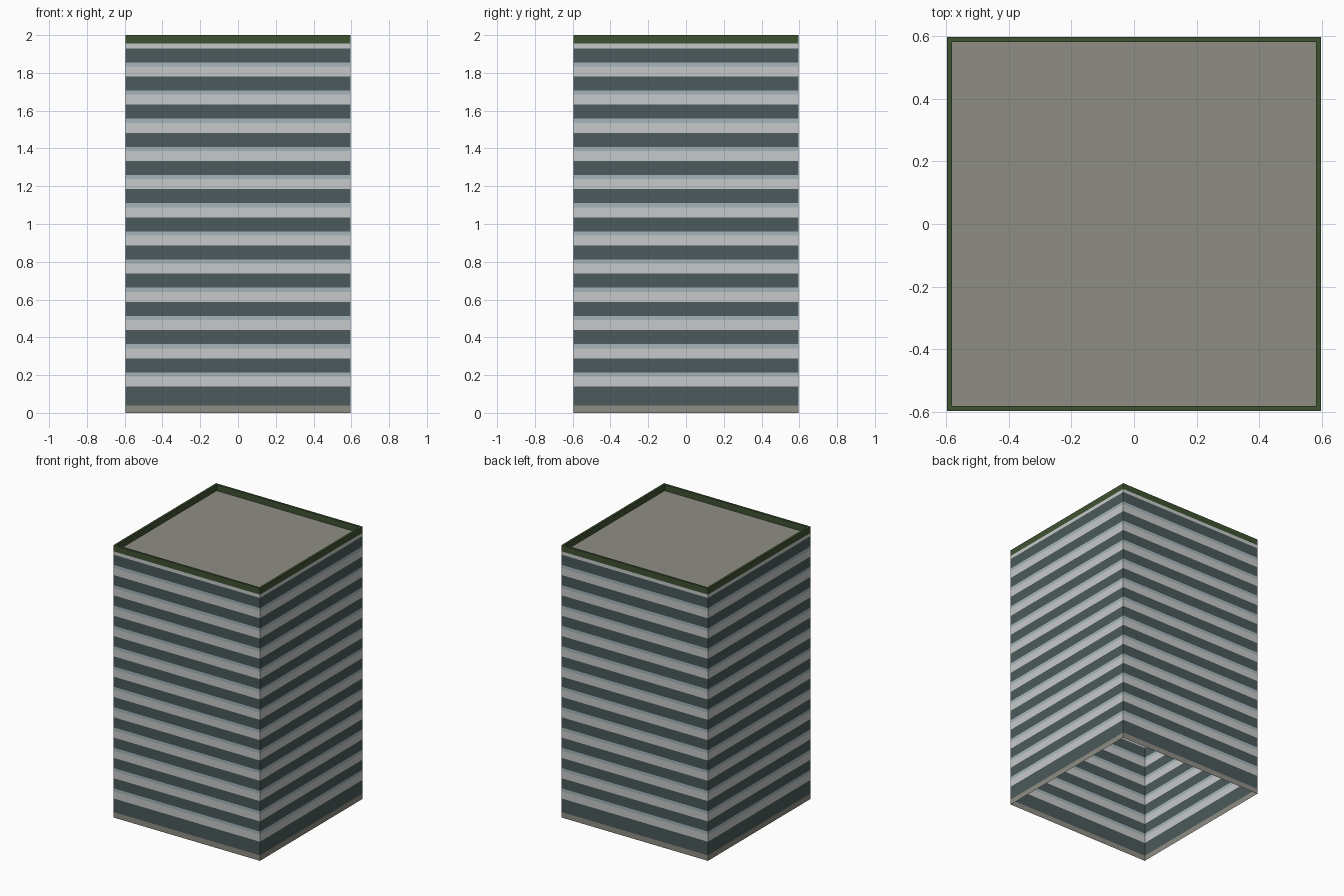
import bpy, bmesh

cube = bpy.data.objects.get("Cube")
if cube:
    bpy.data.objects.remove(cube, do_unlink=True)

HALF = 0.596        # half width of the tower
RIM = 0.016         # parapet thickness
TOP, ROOF = 2.0, 1.955
BASE, FLOOR = 0.04, 0.1492
FLOORS = 13


def material(name, rgb):
    """Flat material from display values 0-255."""
    lin = [((c / 255 + 0.055) / 1.055) ** 2.4 for c in rgb] + [1.0]
    m = bpy.data.materials.new(name)
    m.use_nodes = True
    m.diffuse_color = lin
    bsdf = m.node_tree.nodes["Principled BSDF"]
    bsdf.inputs["Base Color"].default_value = lin
    bsdf.inputs["Roughness"].default_value = 0.9
    return m


concrete = material("concrete", (143, 141, 132))
glass = material("dark glass", (75, 90, 91))
panel = material("pale panel", (199, 201, 202))
sill = material("blue grey sill", (164, 181, 185))
green = material("green trim", (63, 82, 49))


def square_loft(name, rings, mats, cap=False):
    """Join square rings (half width, height); one material per band."""
    bm = bmesh.new()
    loops = [[bm.verts.new((sx * h, sy * h, z))
              for sx, sy in ((-1, -1), (1, -1), (1, 1), (-1, 1))]
             for h, z in rings]
    slots = list(dict.fromkeys(mats))
    for low, high, mat in zip(loops, loops[1:], mats):
        for i in range(4):
            j = (i + 1) % 4
            face = bm.faces.new((low[i], low[j], high[j], high[i]))
            face.material_index = slots.index(mat)
    if cap:
        bm.faces.new(loops[-1])
    mesh = bpy.data.meshes.new(name)
    bm.to_mesh(mesh)
    bm.free()
    for mat in slots:
        mesh.materials.append(mat)
    obj = bpy.data.objects.new(name, mesh)
    bpy.context.collection.objects.link(obj)
    return obj


# Striped open shell: base, then glass, panel and sill on every floor
heights, bands = [0, BASE], [concrete]
for n in range(FLOORS):
    head = 0.14 + n * FLOOR
    heights.append(head)
    bands.append(glass)
    if n < FLOORS - 1:
        heights += [head + 0.053, head + 0.075]
        bands += [panel, sill]
heights.append(ROOF)
bands.append(panel)
square_loft("striped_walls", [(HALF, z) for z in heights], bands)

# Parapet trim around the roof edge, with the recessed roof inside it
inner = HALF - RIM
square_loft("roof_parapet",
            [(HALF, ROOF), (HALF, TOP), (inner, TOP), (inner, ROOF)],
            [green] * 3)
square_loft("roof_deck", [(HALF, ROOF), (inner, ROOF)], [concrete], cap=True)
